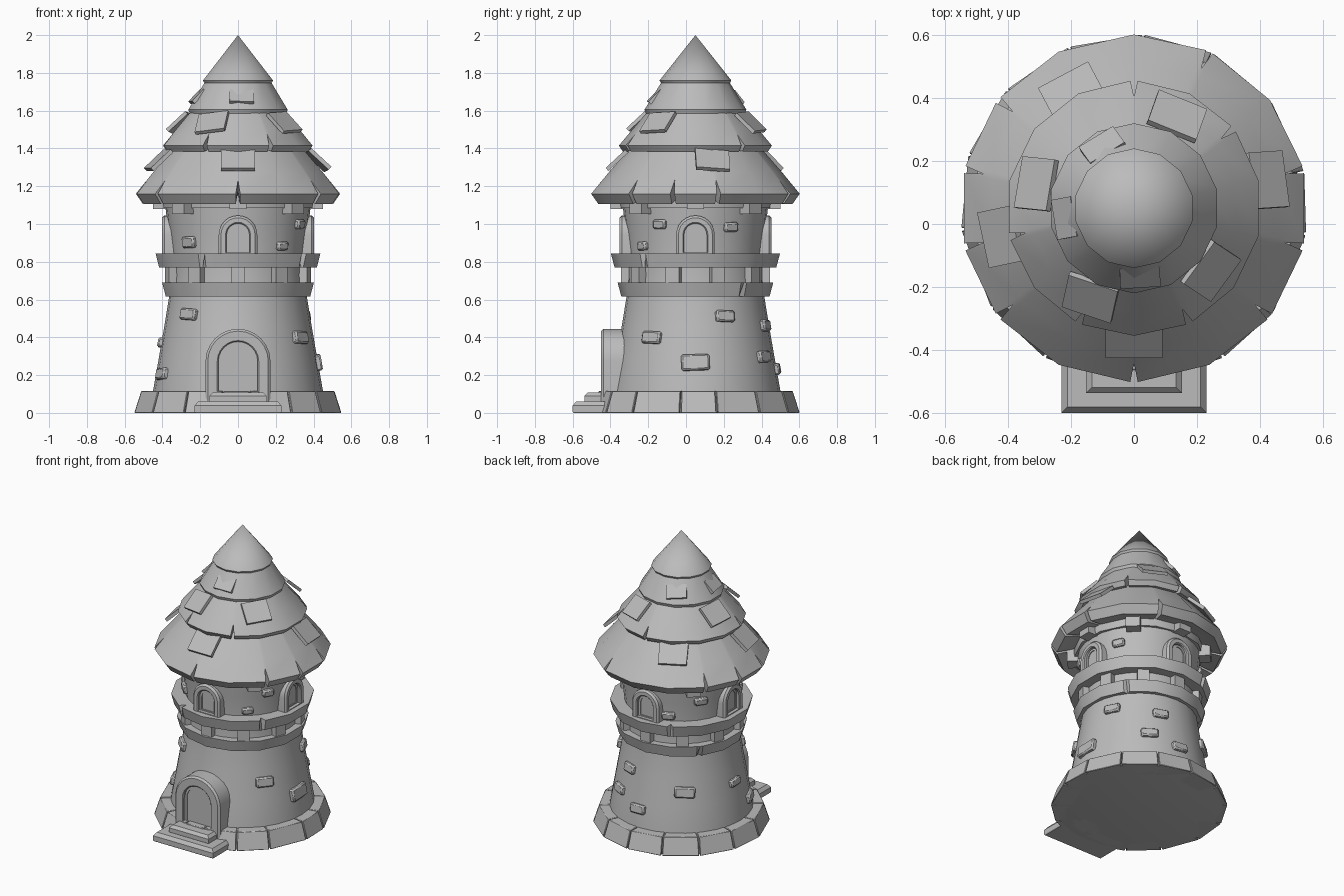
import bpy, bmesh, math, random
from mathutils import Matrix

if "Cube" in bpy.data.objects:
    bpy.data.objects.remove(bpy.data.objects["Cube"])

random.seed(4)
CY = 0.05                      # tower axis
SIDES = 14
stone = bpy.data.materials.new("plain_grey")
stone.diffuse_color = (0.5, 0.5, 0.5, 1)
stone.use_nodes = True
stone.node_tree.nodes["Principled BSDF"].inputs["Base Color"].default_value = stone.diffuse_color


def finish(name, bm, matrix=None, bevel=0.0):
    bmesh.ops.remove_doubles(bm, verts=bm.verts, dist=0.0002)
    bmesh.ops.recalc_face_normals(bm, faces=bm.faces)
    if matrix:
        bm.transform(matrix)
    me = bpy.data.meshes.new(name)
    bm.to_mesh(me)
    bm.free()
    ob = bpy.data.objects.new(name, me)
    bpy.context.collection.objects.link(ob)
    me.materials.append(stone)
    if bevel:
        mod = ob.modifiers.new("bevel", 'BEVEL')
        mod.width, mod.segments = bevel, 1
    bpy.ops.object.select_all(action='DESELECT')
    ob.select_set(True)
    bpy.context.view_layer.objects.active = ob
    bpy.ops.object.shade_smooth_by_angle(angle=math.radians(30))
    return ob


def loft(name, loops, matrix=None, bevel=0.0):
    """Skin a stack of equal closed loops and cap both ends."""
    bm = bmesh.new()
    rows = [[bm.verts.new(p) for p in loop] for loop in loops]
    n = len(rows[0])
    for a, b in zip(rows, rows[1:]):
        for i in range(n):
            j = (i + 1) % n
            bm.faces.new((a[i], a[j], b[j], b[i]))
    bm.faces.new(rows[0])
    bm.faces.new(rows[-1])
    return finish(name, bm, matrix, bevel)


def around(deg, r=0.0, z=0.0):
    """Frame facing outward on the tower; 0 degrees is the front."""
    return (Matrix.Translation((0, CY, 0)) @ Matrix.Rotation(math.radians(deg), 4, 'Z')
            @ Matrix.Translation((0, -r, z)))


def lathe(name, profile, sides=SIDES, notches=(), depth=0.06, width=0.011, slope=0.0):
    """Profile rows are (radius, height, moves with notch)."""
    cols = []
    for k in range(sides):
        a = 2 * math.pi * k / sides
        if k in notches:
            d = width / profile[1][0]
            cols += [(a - d, 0), (a, depth), (a + d, 0)]
        else:
            cols.append((a, 0))
    loops = []
    for r, z, m in profile:
        loops.append([((r - s * m) * math.sin(a), -(r - s * m) * math.cos(a), z + s * m * slope)
                      for a, s in cols])
    return loft(name, loops, around(0))


def box(name, size, matrix, bevel=0.0):
    bm = bmesh.new()
    bmesh.ops.create_cube(bm, size=1, matrix=Matrix.Diagonal((*size, 1)))
    return finish(name, bm, matrix, bevel)


def arch(name, hw, inner, z0, sill, spring, y_back, y_front, y_panel, matrix):
    """Round-topped frame with a recessed panel and a thin inner lip."""
    def loop(w, bottom, y):
        pts = [(-w, y, bottom)]
        for i in range(13):
            t = math.pi * (1 - i / 12)
            pts.append((w * math.cos(t), y, spring + w * math.sin(t)))
        return pts + [(w, y, bottom)]
    b = 0.012
    loft(name, [loop(hw, z0, y_back), loop(hw, z0, y_front + b), loop(hw - b, z0, y_front),
                loop(inner + 0.006, sill, y_front), loop(inner, sill, y_front + 0.006),
                loop(inner, sill, y_panel), loop(inner - 0.014, sill + 0.008, y_panel),
                loop(inner - 0.014, sill + 0.008, y_panel + 0.006)], matrix)


# tower wall
wall = [(0.46, 0.002, 0), (0.45, 0.115, 0), (0.421, 0.28, 0), (0.39, 0.46, 0), (0.364, 0.62, 0),
        (0.356, 0.72, 0), (0.357, 0.85, 0), (0.372, 0.98, 0), (0.39, 1.14, 0)]
lathe("tower_wall", wall, sides=28)


def wall_at(z):
    """Wall radius and lean at a height."""
    for (r0, z0, _), (r1, z1, _) in zip(wall, wall[1:]):
        if z0 <= z <= z1:
            return r0 + (r1 - r0) * (z - z0) / (z1 - z0), math.atan2(r1 - r0, z1 - z0)


# foundation stones, separated by thin joints over a core
lathe("foundation_core", [(0.52, 0, 0), (0.53, 0.002, 0), (0.492, 0.108, 0), (0.40, 0.108, 0)], sides=28)
edges = [7, 31, 53, 81.5, 102, 128, 153, 177, 202, 227, 252, 277, 305, 329, 351, 367]
for e0, e1 in zip(edges, edges[1:]):
    a0, a1 = math.radians(e0 + 0.4), math.radians(e1 - 0.4)
    rows = []
    for ro, z in ((0.553, 0), (0.516, 0.115)):
        rows.append([(r * math.sin(a), -r * math.cos(a), z) for r, a in
                     ((0.42, a0), (ro, a0), (ro, a1), (0.42, a1))])
    loft("foundation_stone", rows, around(0), bevel=0.003)

# two ledges with chipped corners and blocks between them
lathe("lower_ledge", [(0.34, 0.615, 0), (0.392, 0.615, 1), (0.412, 0.69, 0), (0.34, 0.69, 0)],
      notches=(5, 9), depth=0.03, width=0.018)
lathe("upper_ledge", [(0.34, 0.77, 0), (0.428, 0.77, 0), (0.448, 0.845, 1), (0.34, 0.845, 0)],
      notches=(2, 8, 13), depth=0.045, width=0.018)
for k in range(10):
    box("ledge_block", (0.075, 0.08, 0.09), around(36 * k, 0.355, 0.73))

# blocks under the eaves
lathe("eaves_ring", [(0.36, 1.085, 0), (0.405, 1.085, 0), (0.41, 1.15, 0), (0.36, 1.15, 0)])
for k in range(8):
    low = 1.052 if k % 2 else 1.08
    box("eaves_block", (0.09, 0.11, 1.15 - low), around(45 * k, 0.395, (low + 1.15) / 2))

# roof tiers
lathe("roof_tier_bottom", [(0.38, 1.14, 0), (0.515, 1.107, 1), (0.552, 1.16, 1), (0.46, 1.272, 0),
                           (0.34, 1.41, 0)],
      notches=(0, 2, 3, 4, 6, 9, 10, 11, 12), slope=1.2)
lathe("roof_tier_middle", [(0.30, 1.40, 0), (0.385, 1.385, 1), (0.405, 1.415, 1), (0.33, 1.505, 0),
                           (0.25, 1.60, 0)], notches=(1, 5, 7, 11, 13), slope=1.2, depth=0.05)
lathe("roof_tier_top", [(0.20, 1.585, 0), (0.258, 1.575, 0), (0.27, 1.605, 0), (0.165, 1.775, 0)])
lathe("roof_cap", [(0.13, 1.75, 0), (0.18, 1.742, 0), (0.19, 1.76, 0), (0.0, 2.0, 0)])

# loose shingles: angle, twist, radius
tiers = [(1.338, 43, (0.18, 0.145, 0.022), ((0, 0, 0.415), (102, -6, 0.432), (-78, 0, 0.43),
                                           (-152, 0, 0.42))),
         (1.537, 43, (0.165, 0.14, 0.02), ((155, 4, 0.322), (51, 4, 0.315), (-26, 10, 0.315),
                                          (-104, 6, 0.32))),
         (1.675, 46, (0.128, 0.09, 0.02), ((5, -2, 0.215), (-82, 2, 0.218), (-153, 6, 0.22)))]
for z, pitch, size, spots in tiers:
    for deg, twist, r in spots:
        box("shingle", size, around(deg, r, z) @ Matrix.Rotation(math.radians(pitch), 4, 'X')
            @ Matrix.Rotation(math.radians(twist), 4, 'Z'))

# doorway and windows
arch("doorway", 0.172, 0.104, 0.0, 0.06, 0.273, -0.28, -0.45, -0.43, Matrix())
for k in range(4):
    arch("window", 0.102, 0.06, 0.835, 0.85, 0.943, -0.32, -0.402, -0.38, around(90 * k))

# entrance steps with sloped top edges
for name, hw, y0, y1, z0, zm, z1 in (("lower_step", 0.23, -0.6, -0.36, 0, 0.038, 0.06),
                                     ("upper_step", 0.152, -0.537, -0.36, 0.055, 0.09, 0.108)):
    loft(name, [[(-w, y, z), (w, y, z), (w, y1, z), (-w, y1, z)] for w, y, z in
                ((hw - 0.004, y0 + 0.004, z0), (hw, y0, z0 + 0.006), (hw, y0, zm),
                 (hw - 0.018, y0 + 0.018, z1))])

# raised bricks: angle, height, width, brick height
bricks = [(-45, 0.905, 0.09, 0.06), (40, 0.885, 0.07, 0.045), (60, 1.0, 0.075, 0.05),
          (120, 0.985, 0.08, 0.05), (-158, 0.885, 0.085, 0.05), (-126, 0.985, 0.085, 0.05),
          (-43, 0.52, 0.11, 0.06), (114, 0.51, 0.105, 0.06), (55, 0.397, 0.115, 0.065),
          (90, 0.265, 0.15, 0.085), (160, 0.46, 0.10, 0.06), (149, 0.295, 0.11, 0.06),
          (176, 0.23, 0.11, 0.06), (-67, 0.205, 0.11, 0.06), (-90, 0.37, 0.10, 0.05),
          (-142, 0.375, 0.13, 0.07)]
for deg, z, w, h in bricks:
    r, lean = wall_at(z)
    box("brick", (w, 0.06, h), around(deg, r - 0.01, z) @ Matrix.Rotation(lean, 4, 'X')
        @ Matrix.Rotation(math.radians(random.uniform(-4, 4)), 4, 'Y'), 0.009)
